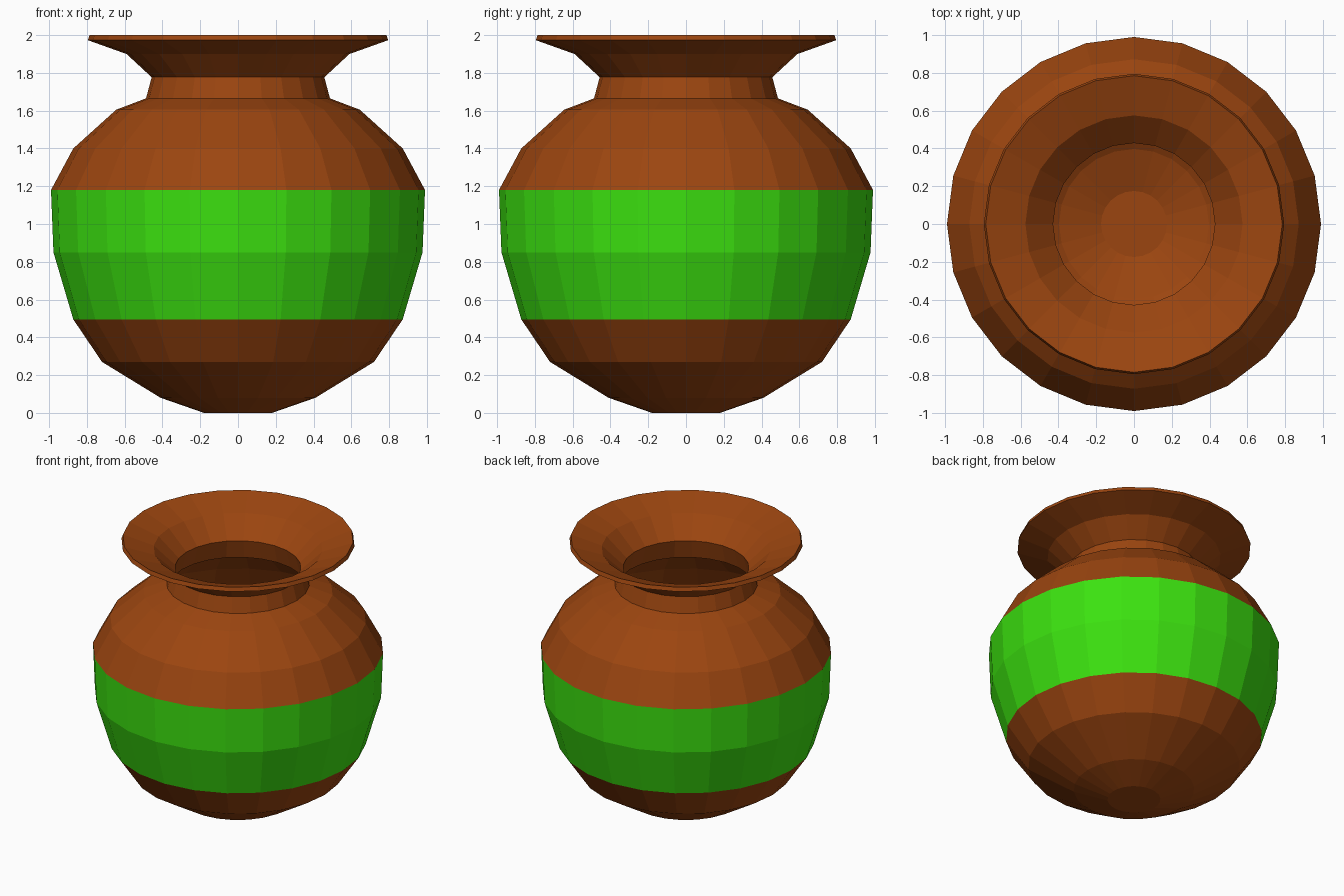
import bpy, bmesh, math

cube = bpy.data.objects.get("Cube")
if cube:
    bpy.data.objects.remove(cube, do_unlink=True)


def make_material(name, color):
    mat = bpy.data.materials.new(name)
    mat.use_nodes = True
    mat.diffuse_color = color
    mat.node_tree.nodes["Principled BSDF"].inputs["Base Color"].default_value = color
    return mat


clay = make_material("clay brown", (0.33, 0.06, 0.005, 1))
green = make_material("band green", (0.045, 0.76, 0.005, 1))

SIDES = 24
WALL = 0.03
BAND = (0.495, 1.18)

# Outer profile as (radius, height), from the foot to the lip
profile = [(0.18, 0), (0.41, 0.08), (0.72, 0.27), (0.872, BAND[0]),
           (0.977, 0.85), (0.99, BAND[1]), (0.872, 1.40), (0.645, 1.605),
           (0.487, 1.665), (0.457, 1.777), (0.59, 1.90), (0.795, 1.973)]

# Lathe the wall ring by ring
bm = bmesh.new()
rings = []
for radius, z in profile:
    angles = [math.tau * i / SIDES for i in range(SIDES)]
    rings.append([bm.verts.new((radius * math.cos(a), radius * math.sin(a), z))
                  for a in angles])
bm.faces.new(reversed(rings[0]))
for low, high in zip(rings, rings[1:]):
    for i in range(SIDES):
        j = (i + 1) % SIDES
        bm.faces.new((low[i], low[j], high[j], high[i]))

# Green band around the belly
for face in bm.faces:
    if BAND[0] < face.calc_center_median().z < BAND[1]:
        face.material_index = 1

mesh = bpy.data.meshes.new("pot")
bm.to_mesh(mesh)
bm.free()
mesh.materials.append(clay)
mesh.materials.append(green)
pot = bpy.data.objects.new("pot", mesh)
bpy.context.collection.objects.link(pot)

# Wall thickness grows inward
wall = pot.modifiers.new("wall", "SOLIDIFY")
wall.thickness = WALL
wall.offset = -1
